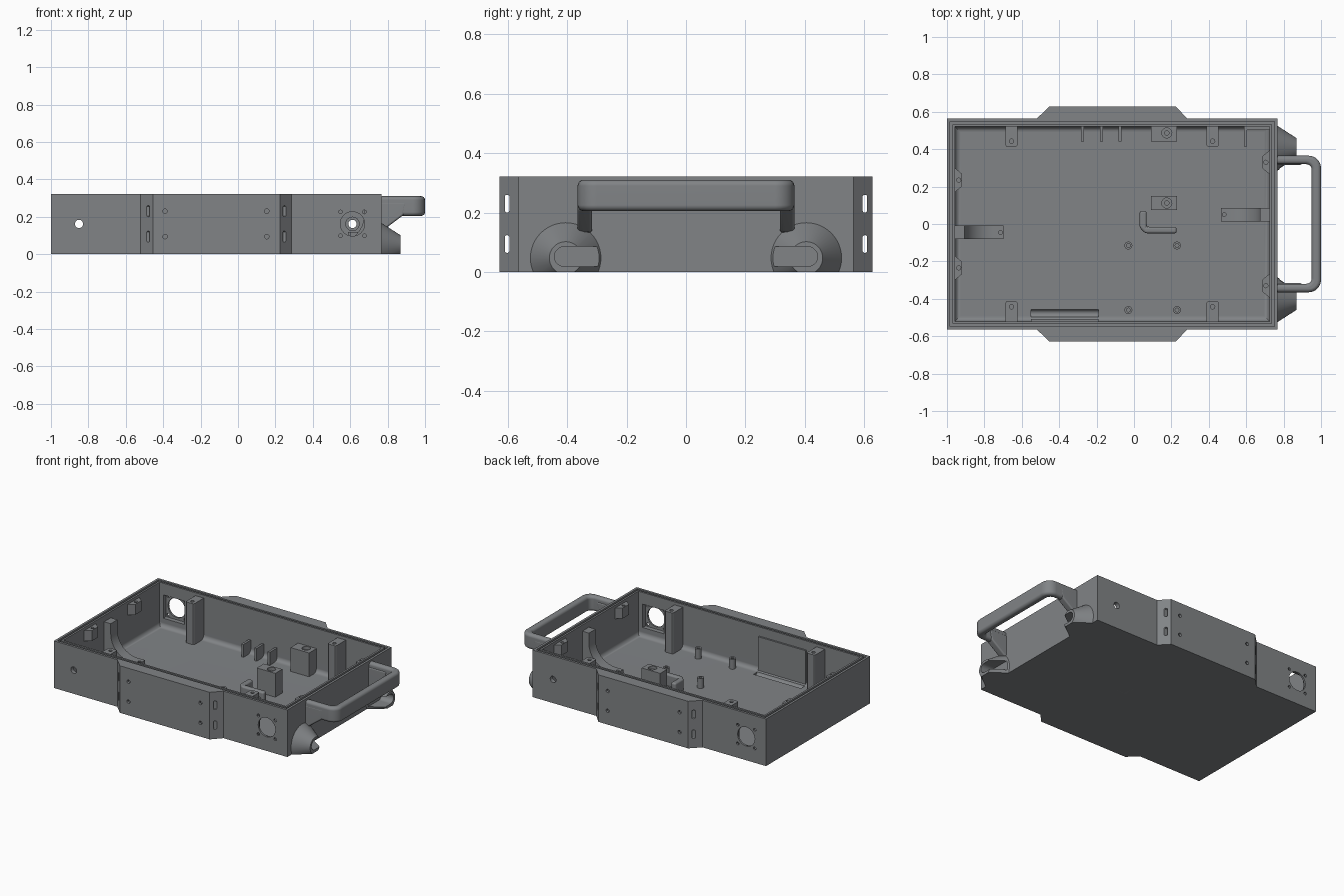
import bpy, bmesh, math
from mathutils import Vector

if "Cube" in bpy.data.objects:
    bpy.data.objects.remove(bpy.data.objects["Cube"])

H, FLOOR, HY = 0.322, 0.022, 0.563      # height, floor level, half depth
X0, X1, W = -1.0, 0.768, 0.043          # ends of the tray, wall thickness


def prism(name, pts, axis, a, b):
    """Extrude a 2D outline along an axis from a to b."""
    place = {'x': lambda u, v: (a, u, v), 'y': lambda u, v: (u, a, v), 'z': lambda u, v: (u, v, a)}[axis]
    step = Vector([(b - a) * (axis == k) for k in 'xyz'])
    bm = bmesh.new()
    face = bm.faces.new([bm.verts.new(place(*p)) for p in pts])
    new = bmesh.ops.extrude_face_region(bm, geom=[face])['geom']
    bmesh.ops.translate(bm, vec=step, verts=[v for v in new if isinstance(v, bmesh.types.BMVert)])
    bmesh.ops.recalc_face_normals(bm, faces=bm.faces)
    me = bpy.data.meshes.new(name)
    bm.to_mesh(me)
    bm.free()
    ob = bpy.data.objects.new(name, me)
    bpy.context.collection.objects.link(ob)
    return ob


def arc(u, v, r, a0, a1, n):
    return [(u + r * math.cos(math.radians(a0 + (a1 - a0) * i / n)),
             v + r * math.sin(math.radians(a0 + (a1 - a0) * i / n))) for i in range(n + 1)]


def rect(u0, u1, v0, v1):
    return [(u0, v0), (u1, v0), (u1, v1), (u0, v1)]


def box(name, x0, x1, y0, y1, z0, z1):
    return prism(name, rect(x0, x1, y0, y1), 'z', z0, z1)


def cyl(name, u, v, r, axis, a, b, n=24):
    return prism(name, arc(u, v, r, 0, 360, n)[:-1], axis, a, b)


def bake(ob):
    bpy.context.view_layer.update()
    me = bpy.data.meshes.new_from_object(ob.evaluated_get(bpy.context.evaluated_depsgraph_get()))
    ob.modifiers.clear()
    ob.data = me
    return ob


def cut(ob, *cutters):
    for c in cutters:
        m = ob.modifiers.new('cut', 'BOOLEAN')
        m.operation, m.solver, m.object = 'DIFFERENCE', 'EXACT', c
    bake(ob)
    for c in cutters:
        bpy.data.objects.remove(c)
    return ob


def rounded(ob, width, segments=4):
    m = ob.modifiers.new('round', 'BEVEL')
    m.width, m.segments, m.limit_method = width, segments, 'ANGLE'
    m.angle_limit = math.radians(40)
    return bake(ob)


# tray outline with the strap flanges on both long sides
half = [(-0.52, -HY), (-0.455, -0.627), (0.225, -0.627), (0.285, -HY)]
outline = [(X0, -HY)] + half + [(X1, -HY), (X1, HY)] + [(x, -y) for x, y in reversed(half)] + [(X0, HY)]
tray = prism('tray', outline, 'z', 0, H)

# inside cavity with a rounded floor edge
cavity = box('cavity', X0 + W, X1 - W, -HY + W, HY - W, FLOOR, 0.5)
bm = bmesh.new()
bm.from_mesh(cavity.data)
low = [e for e in bm.edges if all(v.co.z < 0.1 for v in e.verts)]
bmesh.ops.bevel(bm, geom=low, offset=0.03, segments=5, profile=0.5, affect='EDGES')
bm.to_mesh(cavity.data)
bm.free()
cut(tray, cavity)

# seal groove in the rim
g0, g1 = 0.016, 0.030
groove = cut(box('groove', X0 + g0, X1 - g0, -HY + g0, HY - g0, H - 0.018, 0.4),
             box('core', X0 + g1, X1 - g1, -HY + g1, HY - g1, 0.2, 0.5))
cut(tray, groove)

# wall openings, screw holes and strap slots, plus the groove under the wall plate
holes = [cyl('floor_groove', -0.478, 0.028, 0.021, 'x', -0.55, -0.19)]
for s in (-1, 1):
    a, b = s * 0.50, s * 0.60
    big, small = (0.612, -0.85) if s < 0 else (-0.85, 0.612)
    holes.append(prism('fan_recess', rect(big - 0.08, big + 0.08, 0.082, 0.242), 'y', a, s * 0.55))
    holes.append(cyl('fan_hole', big, 0.162, 0.065, 'y', a, b, 32))
    holes += [cyl('screw', big + dx, 0.162 + dz, 0.010, 'y', a, b, 12)
              for dx in (-0.064, 0.064) for dz in (-0.064, 0.064)]
    holes.append(cyl('port', small, 0.162, 0.022, 'y', a, b))
    holes.append(cyl('port_recess', small, 0.162, 0.036, 'y', a, s * 0.535))
    for z in (0.094, 0.23):
        slot = arc(s * 0.602, z + 0.022, 0.008, 0, 180, 6) + arc(s * 0.602, z - 0.022, 0.008, 180, 360, 6)
        holes.append(prism('slot', slot, 'x', -0.7, 0.5))
        holes += [cyl('screw', x, z, 0.012, 'y', s * 0.575, s * 0.66, 16) for x in (-0.39, 0.154)]
cut(tray, *holes)

# lid pillars along the long walls
for s in (-1, 1):
    for x in (-0.655, 0.42):
        plan = [(x - 0.032, s * 0.525)] + [(u, s * v) for u, v in
                arc(x - 0.020, 0.424, 0.012, 180, 270, 3) + arc(x + 0.020, 0.424, 0.012, 270, 360, 3)]
        plan.append((x + 0.032, s * 0.525))
        cut(prism('lid_pillar', plan, 'z', 0.01, 0.302), cyl('h', x, s * 0.443, 0.012, 'z', 0.22, 0.4, 16))

# tapered lid tabs on the end walls
for wall, d, ys in ((X0 + W, 1, 0.235), (X1 - W, -1, 0.33)):
    for y in (-ys, ys):
        tab = prism('lid_tab', [(wall - d * 0.005, y - 0.068), (wall + d * 0.038, y - 0.033),
                                (wall + d * 0.038, y + 0.033), (wall - d * 0.005, y + 0.068)], 'z', 0.23, 0.302)
        cut(tab, cyl('h', wall + d * 0.020, y, 0.011, 'z', 0.24, 0.4, 16))

# curved brackets rising from floor to end wall
for wall, d, y in ((X0 + W, 1, -0.045), (X1 - W, -1, 0.05)):
    side = [(-0.005, 0.01), (0.26, 0.01), (0.26, 0.06)] + arc(0.20, 0.21, 0.15, 270, 180, 8) + \
           [(0.05, 0.28), (-0.005, 0.28)]
    arm = prism('curved_bracket', [(wall + d * u, z) for u, z in side], 'y', y - 0.036, y + 0.036)
    cut(arm, cyl('h', wall + d * 0.243, y, 0.010, 'z', 0.03, 0.2, 16))

# floor standoffs
for x in (-0.03, 0.23):
    for y in (-0.115, -0.46):
        cut(cyl('standoff', x, y, 0.021, 'z', 0.01, 0.09), cyl('h', x, y, 0.010, 'z', 0.04, 0.2, 16))

# bored mounting blocks
for y0, y1, yh in ((0.075, 0.15, 0.112), (0.44, 0.53, 0.487)):
    cut(box('mount_block', 0.09, 0.23, y0, y1, 0.01, 0.185),
        cyl('h', 0.175, yh, 0.027, 'z', 0.165, 0.3), cyl('h', 0.175, yh, 0.012, 'z', 0.08, 0.3, 16))

# ribs, corner holder, cable guide and wall plate
for x in (-0.275, -0.175, -0.075):
    box('wall_rib', x - 0.008, x + 0.008, 0.44, 0.53, 0.01, 0.11)
box('corner_rib', 0.587, 0.603, 0.415, 0.53, 0.01, 0.12)
box('corner_ledge', 0.603, 0.73, 0.503, 0.53, 0.01, 0.12)
rounded(prism('cable_guide', [(0.03, 0.07), (0.03, -0.02), (0.06, -0.05), (0.228, -0.05), (0.228, -0.015),
                              (0.068, -0.015), (0.068, 0.07)], 'z', 0.0, 0.10), 0.012, 3)
box('wall_plate', -0.55, -0.19, -0.53, -0.508, 0.03, 0.26)

# carry handle: U-shaped grip with sloped arms
outer = arc(0.935, -0.30, 0.065, -90, 0, 5) + arc(0.935, 0.30, 0.065, 0, 90, 5)
inner = arc(0.92, 0.29, 0.03, 90, 0, 5) + arc(0.92, -0.29, 0.03, 0, -90, 5)
rounded(prism('handle', [(0.75, -0.365)] + outer + [(0.75, 0.365), (0.75, 0.32)] + inner + [(0.75, -0.32)],
              'z', 0.205, 0.31), 0.020)
for s in (-1, 1):
    rounded(prism('handle_brace', [(0.75, 0.28), (0.75, 0.13), (0.785, 0.135), (0.885, 0.21), (0.90, 0.28)],
                  'y', s * 0.316, s * 0.366), 0.010, 3)

# conical cord hooks, flat at the base, with a slot open towards the middle
for s in (-1, 1):
    bm = bmesh.new()
    bmesh.ops.create_cone(bm, cap_ends=True, segments=48, radius1=0.122, radius2=0.055, depth=0.105)
    me = bpy.data.meshes.new('cord_hook')
    for v in bm.verts:
        v.co = Vector((v.co.z + 0.8155, v.co.y + s * 0.405, v.co.x + 0.047))
    bmesh.ops.recalc_face_normals(bm, faces=bm.faces)
    bm.to_mesh(me)
    bm.free()
    hook = bpy.data.objects.new('cord_hook', me)
    bpy.context.collection.objects.link(hook)
    slot = [(s * u, v) for u, v in arc(0.41, 0.052, 0.033, -90, 90, 10) + [(0.22, 0.085), (0.22, 0.019)]]
    cut(hook, box('c', 0.7, 1, s * 0.405 - 0.2, s * 0.405 + 0.2, -0.2, 0), prism('c', slot, 'x', 0.778, 0.95))

# dark grey plastic, smooth shading with sharp edges kept
grey = bpy.data.materials.new('dark_grey')
grey.diffuse_color = (0.22, 0.23, 0.24, 1)
grey.use_nodes = True
grey.node_tree.nodes["Principled BSDF"].inputs["Base Color"].default_value = grey.diffuse_color
for ob in bpy.context.scene.objects:
    ob.data.materials.clear()
    ob.data.materials.append(grey)
bpy.ops.object.select_all(action='SELECT')
bpy.context.view_layer.objects.active = tray
bpy.ops.object.shade_smooth_by_angle(angle=math.radians(30))
for ob in bpy.context.scene.objects:
    ob.modifiers.new('even_shading', 'WEIGHTED_NORMAL').keep_sharp = True
